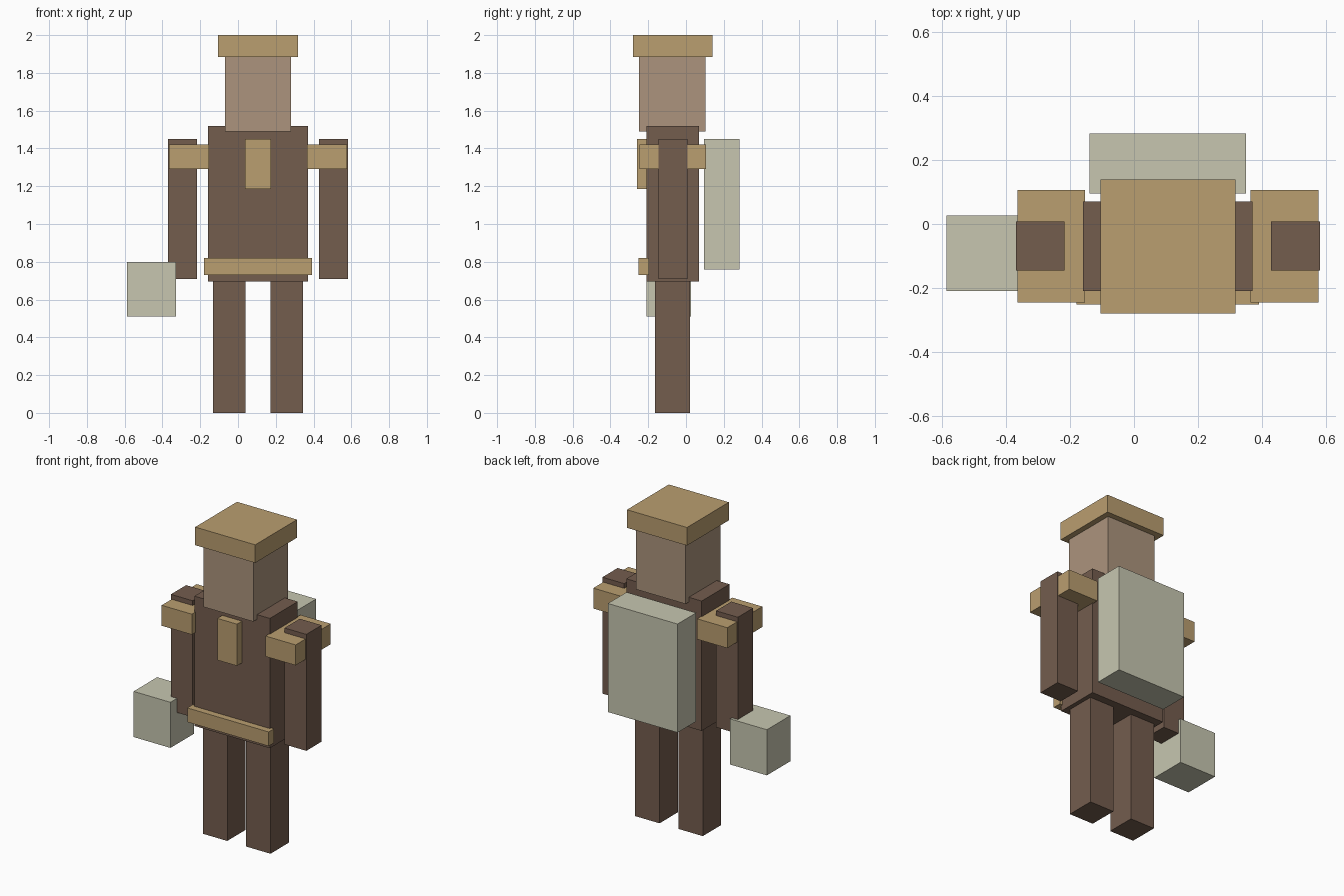
import bpy
import bmesh
from mathutils import Vector

if "Cube" in bpy.data.objects:
    bpy.data.objects.remove(bpy.data.objects["Cube"], do_unlink=True)

MID = 0.106  # x of the figure's own centre line


def make_material(name, rgb):
    mat = bpy.data.materials.new(name)
    mat.use_nodes = True
    colour = (*rgb, 1)
    mat.diffuse_color = colour
    bsdf = next(n for n in mat.node_tree.nodes if n.type == "BSDF_PRINCIPLED")
    bsdf.inputs["Base Color"].default_value = colour
    return mat


brown = make_material("dark brown cloth", (0.174, 0.109, 0.076))
tan = make_material("tan trim", (0.491, 0.342, 0.162))
skin = make_material("dusty skin", (0.413, 0.296, 0.205))
pale = make_material("pale canvas", (0.571, 0.565, 0.434))


def box(name, mat, x, y, z):
    """Box spanning the given (low, high) ranges."""
    low, high = (Vector(corner) for corner in zip(x, y, z))
    size = high - low
    bm = bmesh.new()
    bmesh.ops.create_cube(bm, size=1)
    bmesh.ops.scale(bm, vec=size, verts=bm.verts)
    mesh = bpy.data.meshes.new(name)
    bm.to_mesh(mesh)
    bm.free()
    mesh.materials.append(mat)
    obj = bpy.data.objects.new(name, mesh)
    obj.location = (low + high) / 2
    bpy.context.collection.objects.link(obj)


def centred(name, mat, half, y, z):
    box(name, mat, (MID - half, MID + half), y, z)


def pair(name, mat, inner, outer, y, z):
    box("left_" + name, mat, (MID + inner, MID + outer), y, z)
    box("right_" + name, mat, (MID - outer, MID - inner), y, z)


# Torso and head
centred("torso", brown, 0.265, (-0.21, 0.07), (0.695, 1.52))
centred("head", skin, 0.175, (-0.248, 0.103), (1.49, 1.885))
centred("hat", tan, 0.211, (-0.28, 0.14), (1.885, 2.0))

# Limbs
pair("leg", brown, 0.066, 0.238, (-0.165, 0.02), (0, 0.695))
pair("arm", brown, 0.323, 0.476, (-0.145, 0.008), (0.71, 1.45))
pair("shoulder_pad", tan, 0.259, 0.471, (-0.245, 0.107), (1.29, 1.42))

# Trim on the chest and waist
centred("chest_plate", tan, 0.069, (-0.26, -0.2), (1.185, 1.45))
centred("belt", tan, 0.286, (-0.252, -0.197), (0.73, 0.82))

# Carried items
centred("backpack", pale, 0.245, (0.096, 0.283), (0.76, 1.45))
box("hand_box", pale, (-0.587, -0.328), (-0.21, 0.026), (0.51, 0.80))
